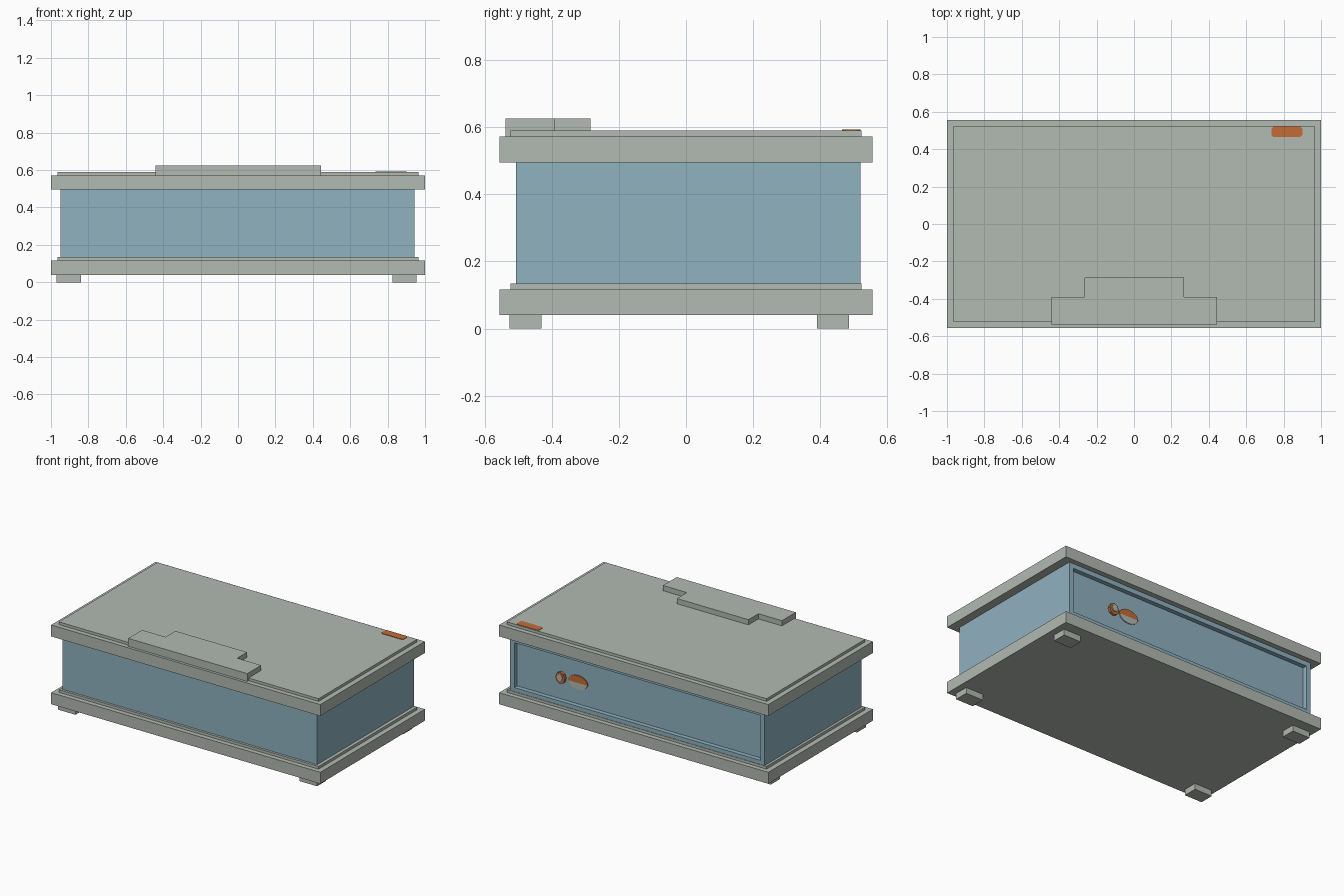
import bpy, bmesh, math
from mathutils import Vector

old = bpy.data.objects.get("Cube")
if old:
    bpy.data.objects.remove(old, do_unlink=True)


def material(name, rgb):
    m = bpy.data.materials.new(name)
    m.use_nodes = True
    m.diffuse_color = (*rgb, 1)
    m.node_tree.nodes["Principled BSDF"].inputs["Base Color"].default_value = (*rgb, 1)
    return m


GREY = material("pale grey", (0.445, 0.491, 0.445))
BLUE = material("dusty blue", (0.279, 0.445, 0.527))
ORANGE = material("burnt orange", (0.552, 0.150, 0.038))


def finish(name, bm, mat):
    bmesh.ops.recalc_face_normals(bm, faces=bm.faces)
    mesh = bpy.data.meshes.new(name)
    bm.to_mesh(mesh)
    bm.free()
    mesh.materials.append(mat)
    obj = bpy.data.objects.new(name, mesh)
    bpy.context.collection.objects.link(obj)
    return obj


def box_mesh(x, y, z):
    """Box between the given (low, high) ranges."""
    bm = bmesh.new()
    bmesh.ops.create_cube(bm, size=1)
    for v in bm.verts:
        v.co = [r[0] if c < 0 else r[1] for c, r in zip(v.co, (x, y, z))]
    return bm


def box(name, x, y, z, mat):
    return finish(name, box_mesh(x, y, z), mat)


def prism(name, outline, offset, mat):
    """Extrude a closed outline of 3D points along an offset."""
    bm = bmesh.new()
    face = bm.faces.new([bm.verts.new(p) for p in outline])
    grown = bmesh.ops.extrude_face_region(bm, geom=[face])["geom"]
    verts = [g for g in grown if isinstance(g, bmesh.types.BMVert)]
    bmesh.ops.translate(bm, vec=Vector(offset), verts=verts)
    return finish(name, bm, mat)


def arc(cx, cz, rx, rz, start, end, n, y):
    """Points of an elliptical arc on the rear panel."""
    return [(cx + rx * math.cos(a), y, cz + rz * math.sin(a))
            for a in (math.radians(start + (end - start) * i / n) for i in range(n + 1))]


# Slabs with their thin stepped lips
for name, z0 in (("base", 0.04), ("lid", 0.495)):
    box(name + "_slab", (-1, 1), (-0.555, 0.555), (z0, z0 + 0.077), GREY)
    box(name + "_lip", (-0.965, 0.965), (-0.523, 0.523), (z0 + 0.077, z0 + 0.095), GREY)

# Body with a recessed rear panel
bm = box_mesh((-0.948, 0.943), (-0.507, 0.52), (0.13, 0.495))
bm.normal_update()
back = max(bm.faces, key=lambda f: f.calc_center_median().y)
bmesh.ops.inset_region(bm, faces=[back], thickness=0.045)
panel = bmesh.ops.extrude_face_region(bm, geom=[back])["geom"]
bmesh.ops.translate(bm, vec=(0, -0.03, 0),
                    verts=[g for g in panel if isinstance(g, bmesh.types.BMVert)])
if back.is_valid:
    bmesh.ops.delete(bm, geom=[back], context="FACES_ONLY")
finish("body", bm, BLUE)

# Feet
for side, x in (("right", -0.97), ("left", 0.825)):
    for end, y in (("front", -0.525), ("back", 0.39)):
        box(f"{end}_{side}_foot", (x, x + 0.13), (y, y + 0.095), (0, 0.04), GREY)

# Stepped plate on the front edge of the lid
step = [(-0.44, -0.537), (0.445, -0.537), (0.445, -0.39), (0.267, -0.39),
        (0.267, -0.285), (-0.265, -0.285), (-0.265, -0.39), (-0.44, -0.39)]
prism("lid_clasp_plate", [(x, y, 0.572) for x, y in step], (0, 0, 0.053), GREY)

# Small orange label on the lid with clipped corners
x0, x1, y0, y1, c = 0.735, 0.9, 0.465, 0.52, 0.01
label = [(x0 + c, y0), (x1 - c, y0), (x1, y0 + c), (x1, y1 - c),
         (x1 - c, y1), (x0 + c, y1), (x0, y1 - c), (x0, y0 + c)]
prism("lid_label", [(x, y, 0.588) for x, y in label], (0, 0, 0.005), ORANGE)

# Two-tone oval badge on the rear panel
PANEL = 0.488
prism("badge_top", arc(0.457, 0.305, 0.075, 0.05, 0, 180, 8, PANEL), (0, 0.008, 0), ORANGE)
prism("badge_bottom", arc(0.457, 0.305, 0.07, 0.045, 180, 360, 8, PANEL), (0, 0.008, 0), GREY)

# Small knob beside the badge: orange ring around a grey centre
prism("knob_ring", arc(0.58, 0.31, 0.035, 0.04, 0, 315, 7, PANEL), (0, 0.02, 0), ORANGE)
prism("knob_centre", arc(0.58, 0.315, 0.02, 0.024, 0, 315, 7, PANEL), (0, 0.025, 0), GREY)
